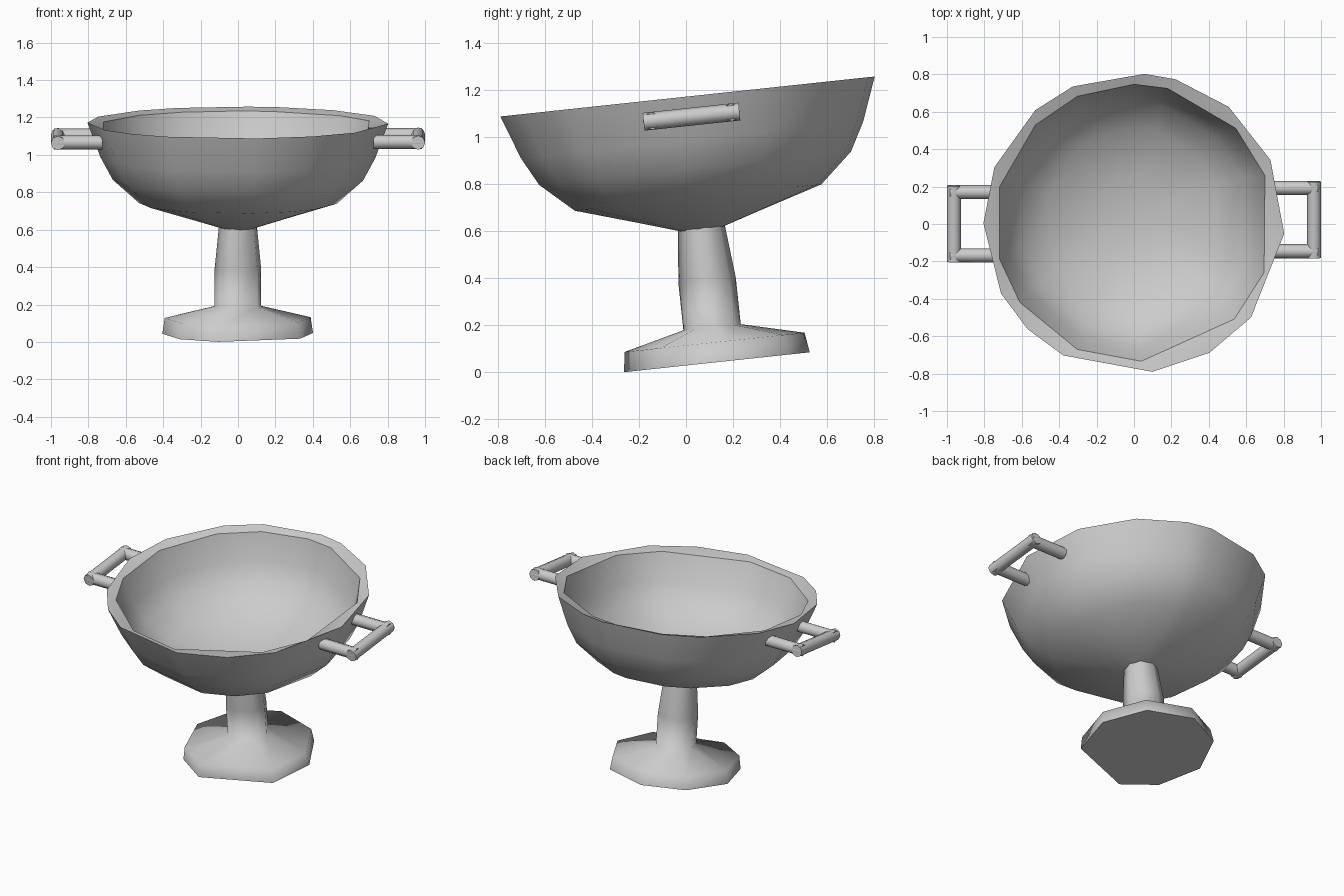
import bpy, bmesh
from math import radians, cos, sin
from mathutils import Matrix, Vector

cube = bpy.data.objects.get("Cube")
if cube:
    bpy.data.objects.remove(cube)

metal = bpy.data.materials.new("light_grey")
metal.use_nodes = True
GREY = (0.6, 0.6, 0.6, 1)
metal.diffuse_color = GREY
metal.node_tree.nodes["Principled BSDF"].inputs["Base Color"].default_value = GREY

# The whole cup leans slightly towards the front
LEAN = Matrix.Translation((0, 0.125, 0.042)) @ Matrix.Rotation(radians(6.1), 4, "X")


def finish(bm, name, sharp):
    bmesh.ops.recalc_face_normals(bm, faces=bm.faces)
    bm.transform(LEAN)
    mesh = bpy.data.meshes.new(name)
    bm.to_mesh(mesh)
    bm.free()
    mesh.materials.append(metal)
    obj = bpy.data.objects.new(name, mesh)
    bpy.context.collection.objects.link(obj)
    bpy.ops.object.select_all(action="DESELECT")
    obj.select_set(True)
    bpy.context.view_layer.objects.active = obj
    bpy.ops.object.shade_smooth_by_angle(angle=radians(sharp))
    return obj


def lathe(bm, angles, profile):
    """Skin rings of uneven spacing; returns the rings of vertices."""
    rings = [[bm.verts.new((r * cos(radians(a)), r * sin(radians(a)), z))
              for a in angles] for r, z in profile]
    n = len(angles)
    for low, high in zip(rings, rings[1:]):
        for i in range(n):
            j = (i + 1) % n
            bm.faces.new((low[i], low[j], high[j], high[i]))
    return rings


def ring_edges(bm, ring):
    return [bm.edges.get((ring[i - 1], ring[i])) for i in range(len(ring))]


# Bowl: outer wall, inner wall and the uneven lip joining them
bm = bmesh.new()
outer = lathe(bm, [-152, -135, -118, -83, -60, -39, -4, 25, 51, 74, 86, 114, 131, 158, 180],
              [(0.09, 0.57), (0.25, 0.62), (0.53, 0.705), (0.67, 0.83), (0.735, 0.95), (0.805, 1.137)])
inner = lathe(bm, [-165, -145, -114, -87, -44, -21, 20, 43, 76, 90, 114, 135, 165],
              [(0.2, 0.65), (0.47, 0.73), (0.62, 0.84), (0.69, 0.95), (0.745, 1.12)])
bm.faces.new(outer[0])
bmesh.ops.poke(bm, faces=[bm.faces.new(inner[0])])
bmesh.ops.bridge_loops(bm, edges=ring_edges(bm, outer[-1]) + ring_edges(bm, inner[-1]))
finish(bm, "bowl", 45)

# Foot flaring up into the stem
bm = bmesh.new()
foot = lathe(bm, [-140, -105, -35, 8, 50, 95, 135, 178],
             [(0.405, 0), (0.392, 0.085), (0.125, 0.15), (0.125, 0.35), (0.1, 0.6)])
bm.faces.new(foot[0])
bm.faces.new(foot[-1])
finish(bm, "foot_and_stem", 80)


# Handles: two arms and a grip made of round bars
def bar(bm, start, end, radius=0.038):
    a, b = Vector(start), Vector(end)
    turn = (b - a).to_track_quat("Z", "Y").to_matrix().to_4x4()
    bmesh.ops.create_cone(bm, cap_ends=True, segments=8, radius1=radius, radius2=radius,
                          depth=(b - a).length, matrix=Matrix.Translation((a + b) / 2) @ turn)


for name, side, shift in (("left_handle", 1, 0.01), ("right_handle", -1, -0.012)):
    bm = bmesh.new()
    for y in (-0.17, 0.17):
        bar(bm, (side * 0.725, y + shift, 1.05), (side * 0.985, y + shift, 1.05))
    bar(bm, (side * 0.963, shift - 0.205, 1.05), (side * 0.963, shift + 0.205, 1.05))
    finish(bm, name, 50)
